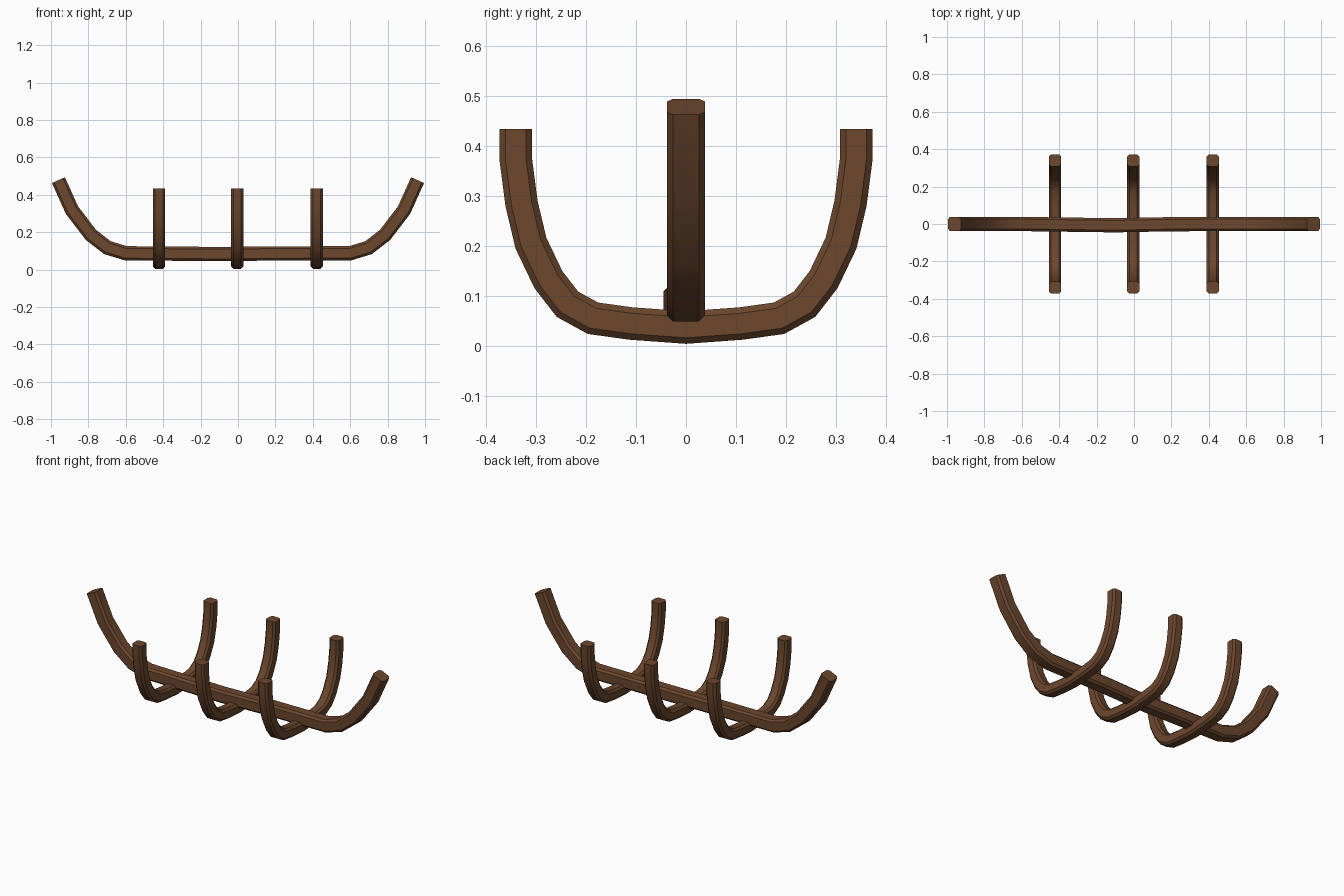
import bpy, bmesh
from mathutils import Vector

if "Cube" in bpy.data.objects:
    bpy.data.objects.remove(bpy.data.objects["Cube"])

wood = bpy.data.materials.new("dark brown wood")
wood.diffuse_color = (0.15, 0.063, 0.027, 1)
wood.use_nodes = True
wood.node_tree.nodes["Principled BSDF"].inputs["Base Color"].default_value = wood.diffuse_color


def sweep(name, path, side, half_side, half_depth, chamfer):
    """Sweep a chamfered square beam along a planar path; side = plane normal."""
    pts = [Vector(p) for p in path]
    side = Vector(side)
    a, b, c = half_side, half_depth, chamfer
    section = [(a, -b + c), (a, b - c), (a - c, b), (-a + c, b),
               (-a, b - c), (-a, -b + c), (-a + c, -b), (a - c, -b)]
    bm = bmesh.new()
    rings = []
    for i, p in enumerate(pts):
        d0 = (p - pts[max(i - 1, 0)]).normalized()
        d1 = (pts[min(i + 1, len(pts) - 1)] - p).normalized()
        t = (d0 + d1).normalized()
        n = t.cross(side).normalized()
        miter = 1 / max(t.dot(d1 if d1.length else d0), 0.5)
        rings.append([bm.verts.new(p + side * u + n * v * miter) for u, v in section])
    for r, s in zip(rings, rings[1:]):
        for k in range(8):
            j = (k + 1) % 8
            bm.faces.new((r[k], r[j], s[j], s[k]))
    bm.faces.new(rings[0])
    bm.faces.new(rings[-1])
    bmesh.ops.recalc_face_normals(bm, faces=bm.faces)
    me = bpy.data.meshes.new(name)
    bm.to_mesh(me)
    bm.free()
    me.materials.append(wood)
    ob = bpy.data.objects.new(name, me)
    bpy.context.collection.objects.link(ob)
    bpy.context.view_layer.objects.active = ob
    ob.select_set(True)
    bpy.ops.object.shade_smooth_by_angle(angle=0.5)
    ob.select_set(False)
    return ob


# keel: long beam with upswept ends and a slightly warped middle
end = [(0.96, 0.478), (0.888, 0.318), (0.786, 0.185), (0.698, 0.117), (0.6, 0.087)]
keel = [(-x, 0, z) for x, z in end]
keel += [(-0.1, -0.007, 0.083), (0.2, -0.001, 0.086)]
keel += [(x, 0, z) for x, z in reversed(end)]
sweep("keel", keel, (0, 1, 0), 0.038, 0.038, 0.012)

# ribs: three U-shaped frames crossing under the keel
half = [(0.34, 0.433), (0.34, 0.37), (0.329, 0.285), (0.31, 0.205), (0.275, 0.132),
        (0.237, 0.083), (0.186, 0.055), (0.11, 0.0445)]
profile = [(-y, z) for y, z in half] + [(0, 0.0365)] + half[::-1]
for label, x in (("left", -0.422), ("middle", -0.004), ("right", 0.421)):
    sweep(label + "_rib", [(x, y, z) for y, z in profile], (1, 0, 0), 0.033, 0.0325, 0.012)
